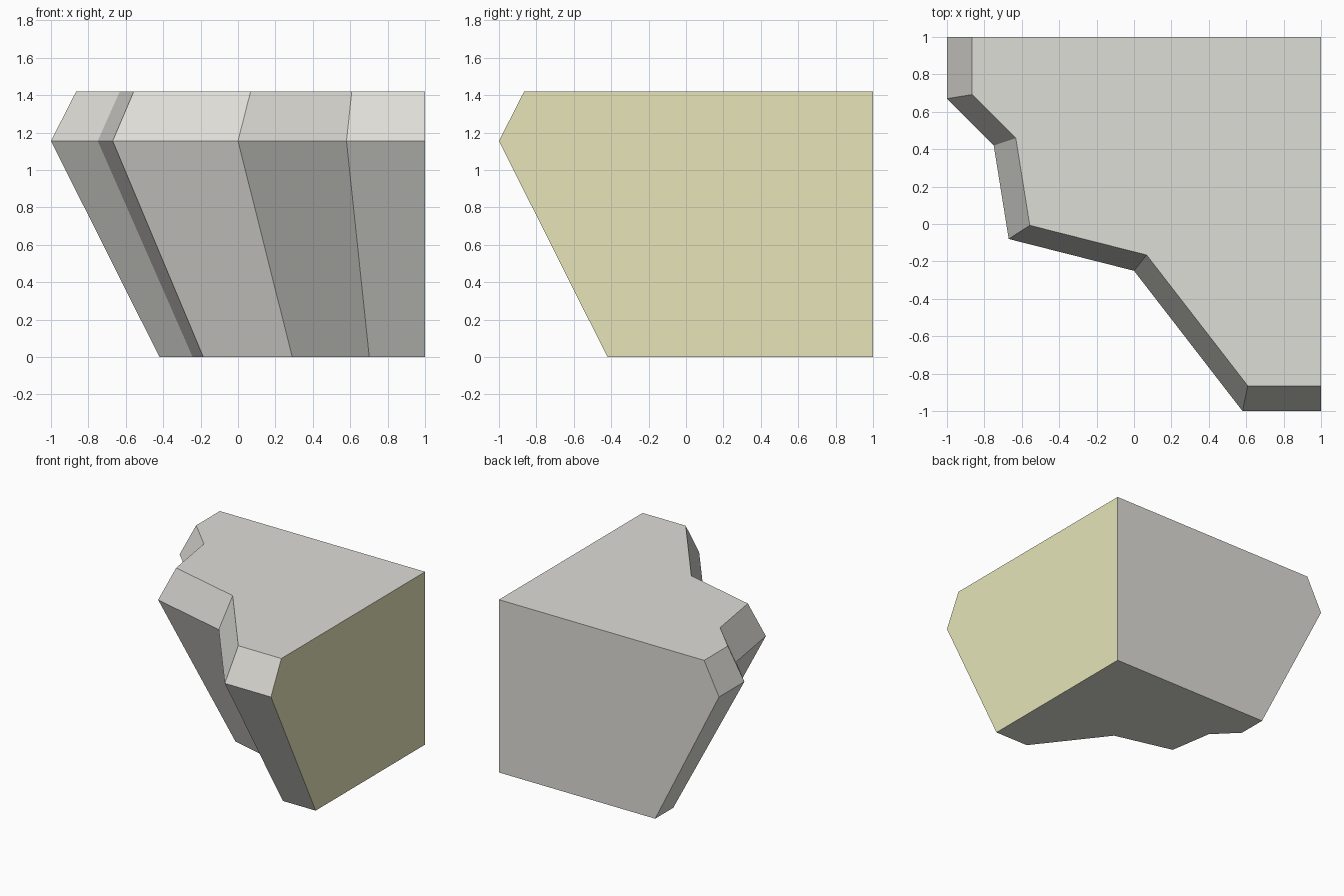
import bpy
import bmesh

cube = bpy.data.objects.get("Cube")
if cube:
    bpy.data.objects.remove(cube, do_unlink=True)


def make_material(name, rgb):
    mat = bpy.data.materials.new(name)
    mat.use_nodes = True
    colour = (*rgb, 1.0)
    mat.diffuse_color = colour
    mat.node_tree.nodes["Principled BSDF"].inputs["Base Color"].default_value = colour
    return mat


# Jagged outline at the widest level, running round to the square back corner
CORNER = (1, 1)
OUTLINE = [(-1, 1), (-1, 0.67), (-0.75, 0.42), (-0.67, -0.08),
           (0, -0.25), (0.58, -1), (1, -1), CORNER]

# Height of each level and its outline scale about the back corner
LEVELS = [(0, 0.71), (1.155, 1), (1.42, 0.9325)]


def make_rock(name):
    bm = bmesh.new()
    rings = [[bm.verts.new([c + (p - c) * scale for p, c in zip(point, CORNER)] + [z])
              for point in OUTLINE] for z, scale in LEVELS]

    # Faceted walls between levels, then the flat bottom and top
    for low, high in zip(rings, rings[1:]):
        for i in range(len(low)):
            j = (i + 1) % len(low)
            bm.faces.new((low[i], low[j], high[j], high[i]))
    bm.faces.new(rings[0])
    bm.faces.new(rings[-1])
    bmesh.ops.recalc_face_normals(bm, faces=bm.faces)

    # Join the coplanar halves of the two flat joining sides
    bmesh.ops.dissolve_limit(bm, angle_limit=0.01, verts=bm.verts, edges=bm.edges)

    # The flat right-hand joining side is pale yellow
    bm.normal_update()
    for face in bm.faces:
        face.material_index = 1 if face.normal.x > 0.95 else 0
        face.smooth = False

    mesh = bpy.data.meshes.new(name)
    bm.to_mesh(mesh)
    bm.free()
    mesh.materials.append(make_material("stone grey", (0.73, 0.723, 0.68)))
    mesh.materials.append(make_material("pale yellow", (0.79, 0.775, 0.479)))
    obj = bpy.data.objects.new(name, mesh)
    bpy.context.collection.objects.link(obj)
    return obj


make_rock("rock_corner_block")
